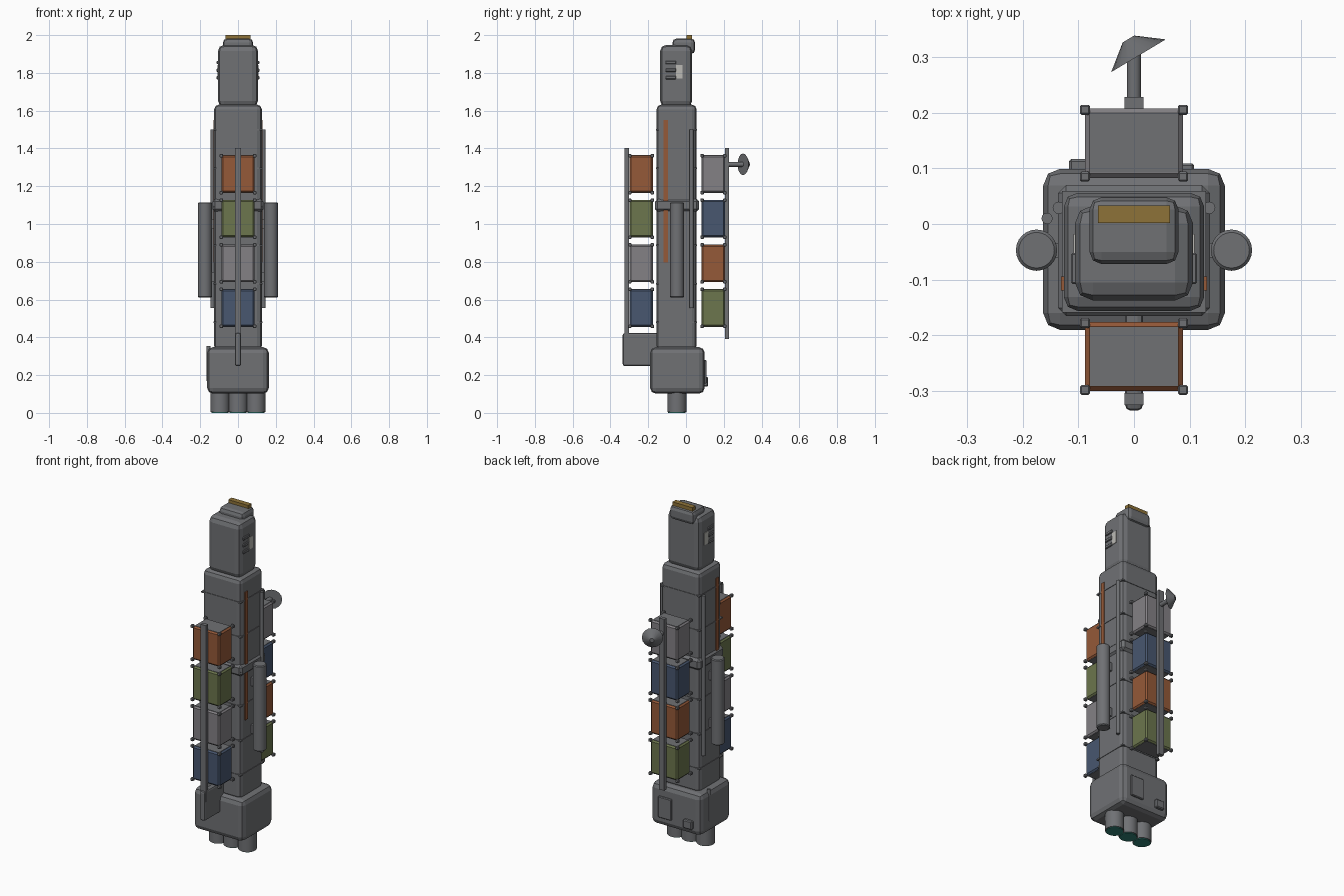
import bpy
from mathutils import Vector

if "Cube" in bpy.data.objects:
    bpy.data.objects.remove(bpy.data.objects["Cube"])


def material(name, color):
    m = bpy.data.materials.new(name)
    m.diffuse_color = (*color, 1)
    m.use_nodes = True
    m.node_tree.nodes["Principled BSDF"].inputs["Base Color"].default_value = m.diffuse_color
    return m


HULL = material("hull_grey", (0.16, 0.165, 0.175))
ORANGE = material("orange", (0.30, 0.10, 0.04))
GREEN = material("olive", (0.15, 0.18, 0.075))
BLUE = material("blue", (0.065, 0.095, 0.16))
LIGHT = material("light_grey", (0.23, 0.22, 0.235))
GOLD = material("gold", (0.27, 0.17, 0.04))
WINDOW = material("window", (0.5, 0.49, 0.46))
GLOW = material("engine_glow", (0.03, 0.22, 0.18))


def box(name, x, y, z, mat=HULL, bevel=0.0, segments=1):
    """Box from (min, max) ranges, with optional bevelled edges."""
    bpy.ops.mesh.primitive_cube_add(size=1)
    o = bpy.context.object
    o.name = name
    ranges = (x, y, z)
    size = [b - a for a, b in ranges]
    mid = [(a + b) / 2 for a, b in ranges]
    for v in o.data.vertices:
        v.co = [mid[i] + v.co[i] * size[i] for i in range(3)]
    o.data.materials.append(mat)
    if bevel:
        m = o.modifiers.new("bevel", "BEVEL")
        m.width, m.segments = bevel, segments
    return o


def cone(name, start, end, r1, r2, sides=24, mat=HULL, bevel=0.0):
    """Cylinder or cone running from start to end."""
    start, end = Vector(start), Vector(end)
    d = end - start
    bpy.ops.mesh.primitive_cone_add(vertices=sides, radius1=r1, radius2=r2,
                                    depth=d.length, location=(start + end) / 2)
    o = bpy.context.object
    o.name = name
    o.rotation_euler = d.to_track_quat('Z', 'Y').to_euler()
    o.data.materials.append(mat)
    if bevel:
        m = o.modifiers.new("bevel", "BEVEL")
        m.width, m.segments = bevel, 1
    bpy.ops.object.shade_smooth_by_angle(angle=0.6)
    return o


def rod(name, start, end, r, sides=16, mat=HULL, bevel=0.0):
    return cone(name, start, end, r, r, sides, mat, bevel)


def side_box(name, s, x, y, z, mat=HULL, bevel=0.0):
    """Box on one flank, mirrored by the sign s."""
    return box(name, tuple(sorted((s * x[0], s * x[1]))), y, z, mat, bevel)


# Hull spine, seam rings and mid collar
box("hull", (-0.126, 0.126), (-0.156, 0.056), (0.33, 1.632), bevel=0.025, segments=2)
for i in range(6):
    z = 0.48 + 0.204 * i
    box("seam_ring", (-0.129, 0.129), (-0.159, 0.059), (z - 0.004, z + 0.004))
box("mid_collar", (-0.136, 0.136), (-0.165, 0.07), (1.065, 1.132), bevel=0.014)

# Head module, bridge and gold window strip
box("head", (-0.106, 0.106), (-0.137, 0.033), (1.62, 1.948), bevel=0.032, segments=2)
box("bridge", (-0.08, 0.08), (-0.072, 0.048), (1.90, 1.982), bevel=0.022, segments=2)
box("bridge_window", (-0.065, 0.065), (0.002, 0.033), (1.975, 2.0), GOLD)

# Engine block with nozzles
box("engine_block", (-0.163, 0.163), (-0.19, 0.099), (0.102, 0.348), bevel=0.03, segments=2)
for x in (-0.095, 0, 0.095):
    rod("nozzle", (x, -0.048, 0.004), (x, -0.048, 0.12), 0.051, 24)
    rod("nozzle_glow", (x, -0.048, 0.0), (x, -0.048, 0.006), 0.046, 24, GLOW)
box("engine_hatch", (0.022, 0.108), (0.09, 0.109), (0.155, 0.28), bevel=0.004)
box("engine_small_hatch", (-0.117, -0.06), (0.09, 0.117), (0.14, 0.19), bevel=0.005)
rod("engine_pipe", (-0.156, 0.01, 0.17), (-0.156, 0.01, 0.355), 0.01, 12)

# Flank details, both sides
for s in (-1, 1):
    side_box("stripe", s, (0.115, 0.131), (-0.119, -0.094), (0.795, 1.55), ORANGE)
    rod("side_pipe", (s * 0.135, 0.029, 0.555), (s * 0.135, 0.029, 1.5), 0.011, 12)
    rod("side_tank", (s * 0.175, -0.047, 0.61), (s * 0.175, -0.047, 1.115), 0.037, 24, bevel=0.005)
    for z in (0.72, 1.0):
        side_box("tank_mount", s, (0.12, 0.16), (-0.06, -0.034), (z - 0.025, z + 0.025))
    for z in (1.775, 1.815, 1.855):
        side_box("head_vent", s, (0.095, 0.113), (-0.108, -0.052), (z - 0.009, z + 0.009), bevel=0.003)
    side_box("head_side_window", s, (0.095, 0.109), (-0.052, -0.018), (1.77, 1.842), WINDOW)


def container(yc, zc, mat):
    """Cargo box with end plates and corner blocks."""
    hx, hy, hz = 0.088, 0.062, 0.098
    box("container", (-hx, hx), (yc - hy, yc + hy), (zc - hz, zc + hz), mat, bevel=0.008)
    box("container_end_plates", (-0.079, 0.079), (yc - 0.053, yc + 0.053),
        (zc - hz - 0.002, zc + hz + 0.002))
    for sx in (-1, 1):
        for sy in (-1, 1):
            for sz in (-1, 1):
                x, y, z = sx * hx, yc + sy * 0.060, zc + sz * hz
                h = 0.009
                box("container_corner", (x - h, x + h), (y - h, y + h), (z - h, z + h), bevel=0.003)


# Cargo stacks, front and back, from top to bottom
for yc, mats in ((-0.238, (ORANGE, GREEN, LIGHT, BLUE)), (0.145, (LIGHT, BLUE, ORANGE, GREEN))):
    for i, mat in enumerate(mats):
        container(yc, 1.264 - 0.236 * i, mat)

# Cargo rails and front keel fin
box("front_rail", (-0.017, 0.017), (-0.325, -0.303), (0.36, 1.402))
box("front_fin", (-0.016, 0.016), (-0.335, -0.14), (0.248, 0.422), bevel=0.01, segments=2)
box("back_rail", (-0.017, 0.017), (0.206, 0.228), (0.39, 1.402))

# Dish antenna on a boom
rod("dish_boom", (0, 0.22, 1.316), (0, 0.305, 1.316), 0.013, 12)
cone("dish", (0.008, 0.302, 1.316), (-0.01, 0.332, 1.316), 0.057, 0.012, 16)
